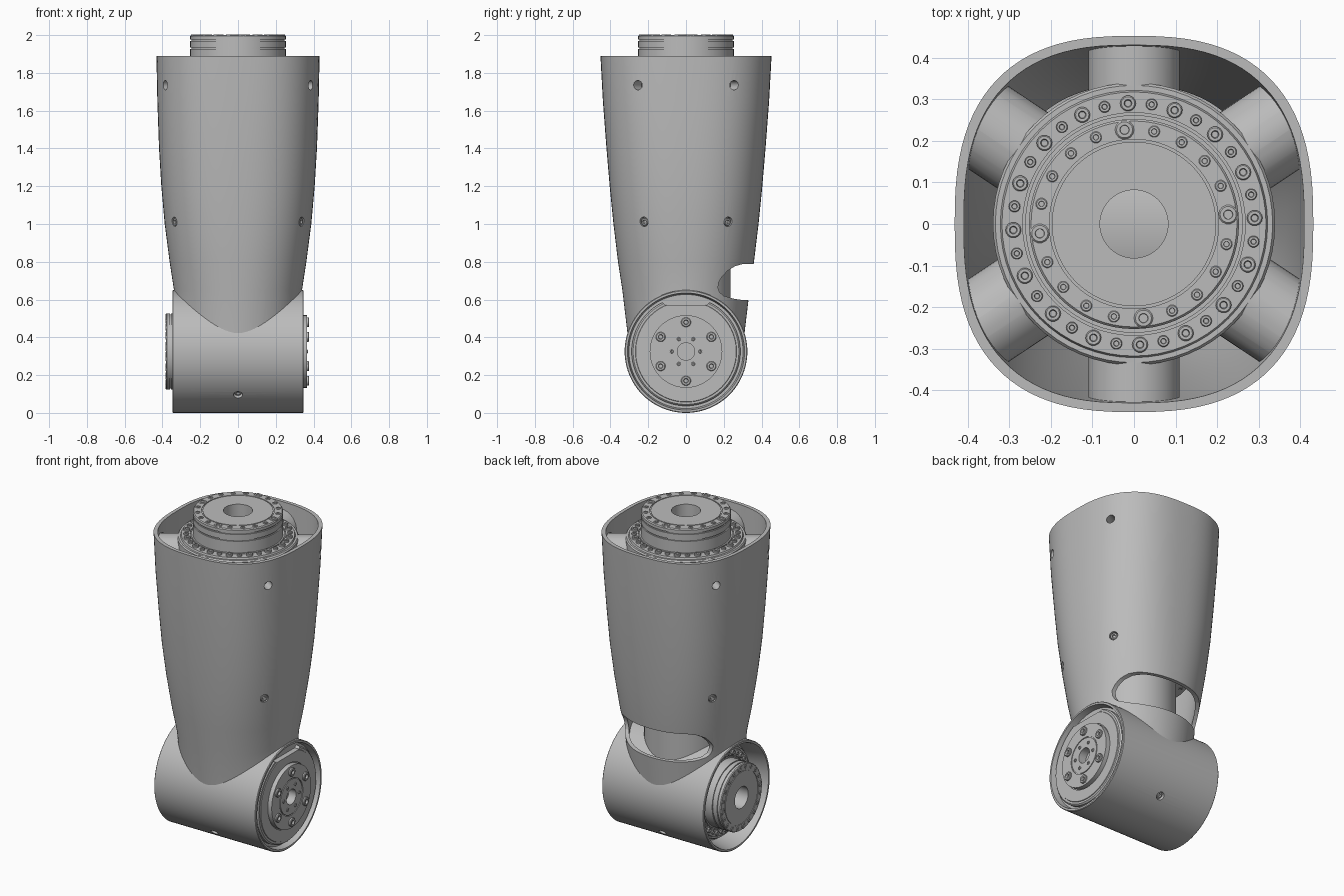
import bpy, bmesh
from math import pi, cos, sin, radians
from mathutils import Matrix, Vector

cube = bpy.data.objects.get("Cube")
if cube:
    bpy.data.objects.remove(cube)

grey = bpy.data.materials.new("satin_grey")
grey.use_nodes = True
grey.diffuse_color = (0.5, 0.5, 0.5, 1)
grey.node_tree.nodes["Principled BSDF"].inputs["Base Color"].default_value = (0.5, 0.5, 0.5, 1)


def finish(name, bm):
    bmesh.ops.remove_doubles(bm, verts=bm.verts, dist=1e-5)
    bmesh.ops.recalc_face_normals(bm, faces=bm.faces)
    mesh = bpy.data.meshes.new(name)
    bm.to_mesh(mesh)
    bm.free()
    mesh.materials.append(grey)
    obj = bpy.data.objects.new(name, mesh)
    bpy.context.collection.objects.link(obj)
    return obj


def lathe(name, profile, places, segments=64, closed=False):
    """Spin a (radius, height) profile about local z, once per placement."""
    bm = bmesh.new()
    for place in places:
        points = [bm.verts.new((r, 0, h)) for r, h in profile]
        pairs = list(zip(points, points[1:] + points[:1]))
        edges = [bm.edges.new(p) for p in (pairs if closed else pairs[:-1])]
        made = bmesh.ops.spin(bm, geom=points + edges, axis=(0, 0, 1), cent=(0, 0, 0),
                              angle=2 * pi, steps=segments)
        bmesh.ops.remove_doubles(bm, verts=[v for v in bm.verts if not v.tag], dist=1e-5)
        fresh = [v for v in bm.verts if not v.tag]
        bmesh.ops.transform(bm, matrix=place, verts=fresh)
        for v in fresh:
            v.tag = True
    return finish(name, bm)


def rod(name, radius, low, high, places, segments=32):
    return lathe(name, [(0, low), (radius, low), (radius, high), (0, high)], places, segments)


def boolean(obj, cutter, operation="DIFFERENCE"):
    mod = obj.modifiers.new("cut", "BOOLEAN")
    mod.operation, mod.object, mod.solver = operation, cutter, "EXACT"
    bpy.context.view_layer.update()
    mesh = bpy.data.meshes.new_from_object(
        obj.evaluated_get(bpy.context.evaluated_depsgraph_get()))
    obj.modifiers.clear()
    obj.data = mesh


def move(x, y, z):
    return Matrix.Translation((x, y, z))


def radial(angle, z):
    """Placement whose local z points outward at this angle."""
    return move(0, 0, z) @ Matrix.Rotation(angle, 4, "Z") @ Matrix.Rotation(pi / 2, 4, "Y")


# Shell sections: height, half width, half depth, squareness
SECTIONS = [(.34, .325, .300, 2.0), (.44, .328, .312, 2.0), (.65, .339, .337, 2.1),
            (.80, .362, .360, 2.2), (1.0, .388, .384, 2.3), (1.2, .406, .404, 2.4),
            (1.4, .418, .421, 2.45), (1.65, .427, .440, 2.55), (1.89, .432, .453, 2.6)]


def ring(bm, section, inset, count=96):
    z, a, b, n = section
    verts = []
    for i in range(count):
        c, s = cos(2 * pi * i / count), sin(2 * pi * i / count)
        x = (a - inset) * abs(c) ** (2 / n) * (1 if c > 0 else -1)
        y = (b - inset) * abs(s) ** (2 / n) * (1 if s > 0 else -1)
        verts.append(bm.verts.new((x, y, z)))
    return verts


def loft(name, insets):
    """One inset gives a solid core, two give a hollow wall."""
    bm = bmesh.new()
    rings = [ring(bm, s, insets[0]) for s in SECTIONS]
    if len(insets) > 1:
        rings += [ring(bm, s, insets[1]) for s in reversed(SECTIONS)]
        rings.append(rings[0])
    else:
        bm.faces.new(rings[0])
        bm.faces.new(rings[-1])
    for low, high in zip(rings, rings[1:]):
        for i in range(len(low)):
            j = (i + 1) % len(low)
            bm.faces.new((low[i], low[j], high[j], high[i]))
    return finish(name, bm)


def prism(name, outline, half):
    """Extrude a (y, z) outline along x."""
    bm = bmesh.new()
    face = bm.faces.new([bm.verts.new((-half, y, z)) for y, z in outline])
    out = bmesh.ops.extrude_face_region(bm, geom=[face])["geom"]
    bmesh.ops.translate(bm, vec=(2 * half, 0, 0),
                        verts=[g for g in out if isinstance(g, bmesh.types.BMVert)])
    return finish(name, bm)


BOLT = [(0, .05), (.4, .05), (.5, .5), (.85, .5), (1, .35), (1, -.4)]


def bolts(name, radius, places):
    return lathe(name, [(r * radius, h * radius) for r, h in BOLT], places, 14)


def circle(base, radius, angles, height):
    return [base @ move(radius * cos(a), radius * sin(a), height) for a in angles]


def drive(name, base):
    """Stepped gear drive with its output face at local z = 0."""
    lathe(name + "_drum", [
        (.082, -.3), (.082, 0), (.198, 0), (.198, -.004), (.204, -.004), (.204, 0),
        (.248, 0), (.253, -.006), (.253, -.024), (.246, -.024), (.246, -.032),
        (.253, -.032), (.253, -.066), (.246, -.066), (.246, -.074), (.253, -.074),
        (.253, -.3)], [base], closed=True)
    lathe(name + "_flange", [
        (.24, -.145), (.262, -.145), (.262, -.152), (.268, -.152), (.268, -.145),
        (.318, -.145), (.322, -.155), (.334, -.155), (.34, -.163), (.34, -.29),
        (.24, -.29)], [base], closed=True)
    steps = [2 * pi * i / 32 + .05 for i in range(32)]
    bolts(name + "_flange_bolts", .019, circle(base, .291, steps[::2], -.142))
    bolts(name + "_flange_screws", .014, circle(base, .291, steps[1::2], -.142))
    face = [2 * pi * i / 20 + .1 for i in range(20)]
    bolts(name + "_face_bolts", .023, circle(base, .228, face[::5], -.007))
    bolts(name + "_face_screws", .014, circle(
        base, .228, [a for i, a in enumerate(face) if i % 5], -.003))


# Outer shell with elbow cut, rear window and screw holes
shell = loft("outer_shell", [0, .022])
core = loft("core_helper", [.016])
to_x = move(0, 0, .325) @ Matrix.Rotation(pi / 2, 4, "Y")
to_minus_x = move(0, 0, .325) @ Matrix.Rotation(-pi / 2, 4, "Y")
elbow_cut = rod("elbow_cutter", .322, -.6, .6, [to_x], 96)
window_cut = prism("window_cutter", [
    (.6, .79), (.30, .788), (.26, .777), (.22, .752), (.19, .72), (.172, .69),
    (.17, .66), (.178, .638), (.20, .62), (.25, .605), (.30, .597), (.6, .59)], .6)
diagonals = [radians(a) for a in (33.5, 146.5, 213.5, 326.5)]
mounts = [radial(a, z) for z in (1.735, 1.012) for a in diagonals]
hole_cut = rod("hole_cutter", .025, .385, .6, mounts, 24)
for cutter in (elbow_cut, window_cut, hole_cut):
    boolean(shell, cutter)

# Radial lugs that carry the drive inside the shell
upper = diagonals + [pi / 2, -pi / 2]
for name, z, angles, radius in (("upper_lug", 1.735, upper, .11),
                                ("lower_lug", 1.012, diagonals, .06)):
    for a in angles:
        lug = rod(name, radius, .2, .6, [radial(a, z)], 40)
        boolean(lug, core, "INTERSECT")
        if a in diagonals:
            boolean(lug, hole_cut)
bolts("shell_screws", .021, [m @ move(0, 0, .39) for m in mounts])

# Inner neck, mid flange and upper drive
lathe("inner_neck", [(.082, .5), (.235, .5), (.235, .93), (.31, .95), (.31, 1.07),
                     (.235, 1.09), (.235, 1.75), (.082, 1.75)], [Matrix()], closed=True)
underside = Matrix.Translation((0, 0, .945)) @ Matrix.Rotation(pi, 4, "X")
bolts("neck_screws", .016, circle(underside, .27, [i * pi / 8 for i in range(16)], 0))
drive("upper_drive", move(0, 0, 2))

# Cross housing at the elbow
housing = lathe("elbow_housing", [
    (0, -.23), (.285, -.23), (.306, -.34), (.31, -.348), (.321, -.348), (.325, -.344),
    (.325, .344), (.321, .348), (.31, .348), (.302, .31), (0, .31)], [to_x], 96)
low_places = [move(0, 0, .325) @ Matrix.Rotation(s * radians(135), 4, "X") for s in (1, -1)]
low_cut = rod("low_hole_cutter", .024, .295, .4, low_places, 24)
boolean(housing, low_cut)
bolts("housing_screws", .02, [m @ move(0, 0, .303) for m in low_places])

# Side drive
drive("side_drive", to_minus_x @ move(0, 0, .38) @ Matrix.Scale(.8, 4))

# Side cover with hub, bolt circle and cable opening
cover = lathe("side_cover", [
    (0, .30), (.288, .30), (.288, .33), (.28, .338), (.268, .338), (.266, .342),
    (.197, .342), (.197, .336), (.192, .336), (.192, .365), (.113, .365), (.113, .36),
    (.107, .36), (.107, .365), (.046, .365), (.046, .315), (0, .315)], [to_x], 96)
opening = prism("opening_cutter", [(-.14, .64), (-.14, .595), (-.11, .572),
                                   (.11, .572), (.14, .595), (.14, .64)], .6)
boolean(cover, opening)
sixths = [i * pi / 3 for i in range(6)]
bolts("cover_bolts", .026, circle(to_x, .155, sixths, .364))
bolts("hub_screws", .01, circle(to_x, .076, [a + pi / 6 for a in sixths], .365))

# Remove helpers and smooth the rest, keeping hard edges
for helper in (core, elbow_cut, window_cut, hole_cut, low_cut, opening):
    bpy.data.objects.remove(helper)
bpy.ops.object.select_all(action="DESELECT")
for obj in bpy.context.collection.objects:
    if obj.type == "MESH":
        obj.select_set(True)
        bpy.context.view_layer.objects.active = obj
bpy.ops.object.shade_smooth_by_angle(angle=radians(30))
